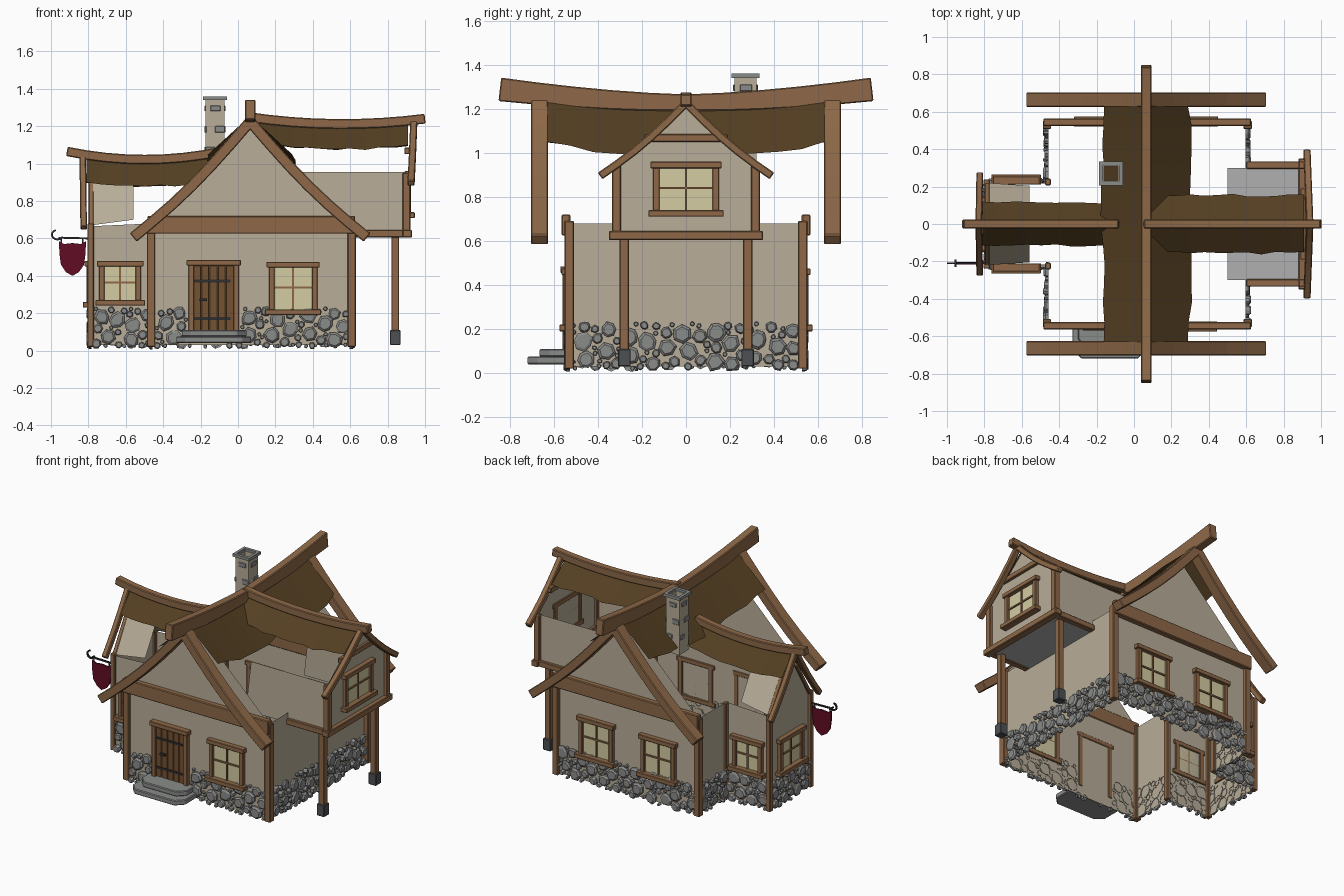
import bpy, bmesh, math, random
from mathutils import Vector, Matrix

if "Cube" in bpy.data.objects:
    bpy.data.objects.remove(bpy.data.objects["Cube"])

random.seed(4)
RX = 0.065  # x of the main ridge


def material(name, r, g, b):
    m = bpy.data.materials.new(name)
    m.diffuse_color = [((c / 255 + 0.055) / 1.055) ** 2.4 for c in (r, g, b)] + [1]
    m.use_nodes = True
    m.node_tree.nodes["Principled BSDF"].inputs["Base Color"].default_value = m.diffuse_color
    return m


PLASTER = material("plaster", 184, 173, 153)
WOOD = material("timber", 142, 105, 72)
ROOF = material("roof", 84, 63, 34)
STONE = material("stone", 138, 140, 138)
DARK = material("dark stone", 78, 80, 84)
GLASS = material("window glass", 212, 204, 162)
DOOR = material("door wood", 116, 82, 50)
IRON = material("iron", 48, 46, 46)
RED = material("banner red", 98, 12, 36)
FLOOR = material("floor grey", 176, 176, 176)


def finish(name, bm, mat, loc=(0, 0, 0), ang=0, bevel=0, fix=True):
    if fix:
        bmesh.ops.recalc_face_normals(bm, faces=bm.faces)
    me = bpy.data.meshes.new(name)
    bm.to_mesh(me)
    bm.free()
    me.materials.append(mat)
    ob = bpy.data.objects.new(name, me)
    ob.matrix_world = Matrix.Translation(loc) @ Matrix.Rotation(math.radians(ang), 4, 'Z')
    bpy.context.collection.objects.link(ob)
    if bevel:
        mod = ob.modifiers.new("bevel", 'BEVEL')
        mod.width, mod.segments = bevel, 1
    return ob


def boxes(name, items, mat, loc=(0, 0, 0), ang=0, bevel=0):
    """Each item is x0, x1, y0, y1, z0, z1."""
    bm = bmesh.new()
    for x0, x1, y0, y1, z0, z1 in items:
        m = Matrix.Translation(((x0 + x1) / 2, (y0 + y1) / 2, (z0 + z1) / 2))
        bmesh.ops.create_cube(bm, size=1, matrix=m @ Matrix.Diagonal((x1 - x0, y1 - y0, z1 - z0, 1)))
    return finish(name, bm, mat, loc, ang, bevel)


def beam(name, pts, side, width, height, mat=WOOD, bevel=0.005):
    """Rectangular section swept along a path; side is the fixed width axis."""
    pts, side, bm, rings = [Vector(p) for p in pts], Vector(side), bmesh.new(), []
    hs = height if isinstance(height, list) else [height] * len(pts)
    for i, p in enumerate(pts):
        t = (pts[min(i + 1, len(pts) - 1)] - pts[max(i - 1, 0)]).normalized()
        up = side.cross(t).normalized()
        rings.append([bm.verts.new(p + side * a * width / 2 + up * b * hs[i] / 2)
                      for a, b in ((-1, -1), (1, -1), (1, 1), (-1, 1))])
    for a, b in zip(rings, rings[1:]):
        for k in range(4):
            bm.faces.new((a[k], a[(k + 1) % 4], b[(k + 1) % 4], b[k]))
    bm.faces.new(rings[0])
    bm.faces.new(rings[-1])
    return finish(name, bm, mat, bevel=bevel)


def sheet(name, pts, mat):
    bm = bmesh.new()
    bm.faces.new([bm.verts.new(p) for p in pts])
    return finish(name, bm, mat, fix=False)


def window(name, loc, ang, w, z0, z1):
    h, j = w / 2, 0.03
    boxes(name + "_frame", [(-h, -h + j, -.025, .01, z0, z1), (h - j, h, -.025, .01, z0, z1),
                            (-h - .012, h + .012, -.035, .01, z1 - .02, z1 + .01),
                            (-h - .02, h + .02, -.045, .01, z0 - .02, z0 + .01)], WOOD, loc, ang, .003)
    zm = (z0 + z1) / 2
    boxes(name + "_bars", [(-.005, .005, -.016, 0, z0, z1), (-h + j, h - j, -.016, 0, zm - .005, zm + .005)],
          WOOD, loc, ang)
    boxes(name + "_glass", [(-h + j, h - j, -.008, 0, z0, z1)], GLASS, loc, ang)


def stones(name, loc, ang, length, skip=None):
    """Random cobbles packed over the foot of a wall."""
    bm, done = bmesh.new(), []
    for r, tries in ((.042, 60), (.034, 150), (.026, 250), (.018, 350), (.011, 300)):
        for _ in range(int(tries * length * 1.5)):
            u, z = random.uniform(-length / 2 + r * .6, length / 2 - r * .6), random.uniform(.012 + r * .8, .235 - r)
            if skip and skip[0] - r < u < skip[1] + r and z > .03:
                continue
            if any((u - a) ** 2 + (z - b) ** 2 < (r + c) ** 2 * .9 for a, b, c in done):
                continue
            done.append((u, z, r))
            n, a0 = random.choice((6, 7, 8)), random.random() * 6
            rad = [r * random.uniform(.88, 1.14) for _ in range(n)]
            d = random.uniform(.015, .026)
            rings = [[bm.verts.new((u + q * s * math.cos(a0 + k * math.tau / n), y,
                                    z + q * s * math.sin(a0 + k * math.tau / n))) for k, q in enumerate(rad)]
                     for s, y in ((1, .003), (1, -d * .55), (.72, -d))]
            for a, b in zip(rings, rings[1:]):
                for k in range(n):
                    bm.faces.new((a[k], a[(k + 1) % n], b[(k + 1) % n], b[k]))
            bm.faces.new(rings[-1])
    finish(name, bm, STONE, loc, ang)


def roof_strip(name, ridge, offset, drop):
    """Thin roof sheet below a ridge path, with a ragged lower edge."""
    bm, off = bmesh.new(), Vector(offset)
    rows = []
    for p in ridge:
        f = random.uniform(.94, 1.05)
        rows.append([bm.verts.new(p), bm.verts.new(Vector(p) + off * f - Vector((0, 0, drop * f)))])
    for a, b in zip(rows, rows[1:]):
        bm.faces.new((a[0], a[1], b[1], b[0]))
    finish(name, bm, ROOF, fix=False)


def lerp(a, b, n):
    return [a + (b - a) * i / n for i in range(n + 1)]


# Main house walls, gables and timbers, front and back
for s, side in ((-1, "front"), (1, "back")):
    y = s * .53
    sheet(side + "_wall", [(-.46, y, .03), (.6, y, .03), (.6, y, .69), (RX, y, 1.21), (-.46, y, .69)], PLASTER)
    boxes(side + "_gable_beam", [(-.485, .625, s * .545 - .02, s * .545 + .02, .625, .72)], WOOD, bevel=.005)
    for x in (-.465, .608):
        boxes(side + "_corner_post", [(x - .022, x + .022, y - .022, y + .022, .02, .69)], WOOD, bevel=.004)
    # sagging bargeboards
    for d in (-1, 1):
        path = [(RX + d * .625 * t, s * .665, 1.225 - .62 * t - .035 * math.sin(math.pi * t)) for t in lerp(0, 1, 6)]
        beam(side + "_bargeboard", path, (0, 1, 0), .078, .058)

# Main side walls (right one is notched for the bay)
sheet("right_wall", [(.6, -.53, .03), (.6, .53, .03), (.6, .53, .68), (.6, .315, .68), (.6, .315, .61),
                     (.6, -.315, .61), (.6, -.315, .68), (.6, -.53, .68)], PLASTER)
for s in (-1, 1):
    sheet("left_wall", [(-.46, s * .22, .03), (-.46, s * .53, .03), (-.46, s * .53, .68), (-.46, s * .22, .68)], PLASTER)

# Main ridge and roof strips
ys = lerp(-.845, .845, 10)
beam("main_ridge", [(RX, y, 1.228 + .06 * (abs(y) / .845) ** 1.7) for y in ys], (1, 0, 0), .056,
     [.075 + .032 * abs(y) / .845 for y in ys])
ridge = [(RX, y, 1.205 + .05 * (y / .63) ** 2) for y in lerp(-.63, .63, 12)]
for d in (-1, 1):
    roof_strip("main_roof", ridge, (d * .235, 0, 0), .215)

# Left wing
LX = -.785
for s in (-1, 1):
    y = s * .22
    sheet("wing_side_wall", [(LX, y, .03), (-.46, y, .03), (-.46, y, .68), (LX, y, .665)], PLASTER)
    sheet("wing_lining", [(LX, y, .67), (-.56, s * .205, .70), (-.56, s * .08, .91), (LX, s * .08, .91)], PLASTER)
    boxes("wing_post", [(LX - .02, LX + .015, y - .018, y + .018, .02, .68)], WOOD, bevel=.004)
    boxes("wing_inner_post", [(-.475, -.445, s * .225 - .018, s * .225 + .018, .03, .68)], WOOD, bevel=.004)
    beam("wing_rafter", [(LX, s * .215, .66), (LX, s * .06, .92)], (1, 0, 0), .03, .025)
    path = [(-.83 + .005 * t, s * .265 * t, 1.04 - .385 * t - .015 * math.sin(math.pi * t)) for t in lerp(0, 1, 4)]
    beam("wing_bargeboard", path, (1, 0, 0), .035, .035)
sheet("wing_end_wall", [(LX, -.22, .03), (LX, .22, .03), (LX, .22, .67), (LX, 0, 1.0), (LX, -.22, .67)], PLASTER)


def wing_z(x):
    return 1.022 + .042 * ((x + .5) / .41) ** 2


beam("wing_ridge", [(x, 0, wing_z(x)) for x in lerp(-.915, -.08, 8)], (0, 1, 0), .048, .05)
for s in (-1, 1):
    roof_strip("wing_roof", [(x, 0, wing_z(x) - .015) for x in lerp(-.81, -.1, 9)], (0, s * .115, 0), .13)

# Right bay on posts
BX = .9
for s in (-1, 1):
    y = s * .315
    sheet("bay_side_wall", [(.28, y, .61), (BX, y, .61), (BX, y, .955), (.32, y, .955)], PLASTER)
    boxes("bay_side_beam", [(.6, .91, y - .02, y + .02, .605, .645)], WOOD, bevel=.004)
    boxes("bay_corner_post", [(.88, .922, y - .02, y + .02, .64, .95)], WOOD, bevel=.004)
    boxes("support_post", [(.82, .862, s * .28 - .021, s * .28 + .021, .06, .61)], WOOD, bevel=.004)
    boxes("post_base", [(.812, .87, s * .28 - .029, s * .28 + .029, .03, .11)], DARK, bevel=.004)
    path = [(.94 - .015 * t, s * .39 * t, 1.225 - .33 * t - .02 * math.sin(math.pi * t)) for t in lerp(0, 1, 5)]
    beam("bay_bargeboard", path, (1, 0, 0), .038, .036)
sheet("bay_end_wall", [(BX, -.315, .61), (BX, .315, .61), (BX, .315, .95), (BX, 0, 1.21), (BX, -.315, .95)], PLASTER)
sheet("bay_floor", [(.5, -.3, .612), (BX, -.3, .612), (BX, .3, .612), (.5, .3, .612)], FLOOR)
boxes("bay_end_beam", [(.88, .93, -.35, .35, .605, .645)], WOOD, bevel=.004)
boxes("bay_collar_beam", [(.89, .918, -.19, .19, 1.05, 1.085)], WOOD, bevel=.004)


def bay_z(x):
    return 1.212 + .028 * ((x - .56) / .44) ** 2


beam("bay_ridge", [(x, 0, bay_z(x)) for x in lerp(.05, 1.0, 8)], (0, 1, 0), .05, .052)
for s in (-1, 1):
    roof_strip("bay_roof", [(x, 0, bay_z(x) - .015) for x in lerp(.07, .91, 11)], (0, s * .155, 0), .12)

# Windows
window("front_window", (.295, -.53, 0), 0, .26, .21, .465)
window("wing_front_window", (-.63, -.22, 0), 0, .225, .26, .47)
window("wing_back_window", (-.63, .22, 0), 180, .225, .26, .47)
window("wing_end_window", (LX, 0, 0), -90, .26, .25, .47)
window("back_window_a", (.3, .53, 0), 180, .26, .21, .465)
window("back_window_b", (-.17, .53, 0), 180, .26, .21, .465)
window("bay_window", (BX, 0, 0), 90, .3, .73, .95)

# Door with planks, iron straps and frame
boxes("door_planks", [(x, x + .042, -.545, -.53, .1, .455) for x in (-.24, -.196, -.152, -.108, -.064, -.02)][:5],
      DOOR, bevel=.003)
boxes("door_frame", [(-.265, -.235, -.56, -.525, .1, .46), (-.025, .005, -.56, -.525, .1, .46),
                     (-.275, .015, -.57, -.525, .455, .485)], WOOD, bevel=.003)
boxes("door_iron", [(-.235, -.04, -.55, -.54, .365, .38), (-.235, -.04, -.55, -.54, .165, .18),
                    (-.205, -.165, -.556, -.54, .265, .28)], IRON)

# Doorsteps with clipped corners
for name, x0, x1, y0, z0, z1 in (("lower_step", -.33, .07, -.72, .04, .075), ("upper_step", -.3, .045, -.665, .075, .11)):
    bm, c = bmesh.new(), .05
    f = bm.faces.new([bm.verts.new((x, y, z0)) for x, y in
                      ((x0, -.53), (x0, y0 + c), (x0 + c, y0), (x1 - c, y0), (x1, y0 + c), (x1, -.53))])
    ext = bmesh.ops.extrude_face_region(bm, geom=[f])
    bmesh.ops.translate(bm, vec=(0, 0, z1 - z0), verts=[v for v in ext['geom'] if isinstance(v, bmesh.types.BMVert)])
    finish(name, bm, STONE, bevel=.005)

# Stone footing
stones("front_footing", (.07, -.53, 0), 0, 1.04, (-.335, -.07))
stones("back_footing", (.07, .53, 0), 180, 1.04)
stones("right_footing", (.6, 0, 0), 90, 1.04)
for s in (-1, 1):
    stones("left_footing", (-.46, s * .375, 0), -90, .31)
    stones("wing_side_footing", (-.62, s * .22, 0), 0 if s < 0 else 180, .31)
stones("wing_end_footing", (LX, 0, 0), -90, .42)

# Open chimney with cap and a few proud bricks
cx, cy = -.123, .27
for name, r, t, z0, z1, m in (("chimney", .05, .012, .96, 1.345, PLASTER), ("chimney_cap", .063, .02, 1.34, 1.36, STONE)):
    boxes(name, [(-r, r, -r, -r + t, z0, z1), (-r, r, r - t, r, z0, z1),
                 (-r, -r + t, -r + t, r - t, z0, z1), (r - t, r, -r + t, r - t, z0, z1)], m, (cx, cy, 0))
for a in range(0, 360, 90):
    boxes("chimney_bricks", [(-.025, .03, -.056, -.045, 1.28, 1.31), (.0, .053, -.056, -.045, 1.165, 1.2),
                             (-.05, .0, -.056, -.045, 1.06, 1.09)], STONE, (cx, cy, 0), a, .003)

# Hanging shield on an iron hook
BY = -.21
hook = [(-.795, BY, .6), (-.93, BY, .603)] + [(-.965 + .03 * math.cos(a), BY, .62 + .026 * math.sin(a))
                                           for a in lerp(-.6, -4.4, 8)]
beam("sign_hook", hook, (0, 1, 0), .01, .01, IRON, 0)
boxes("sign_links", [(x - .003, x + .003, BY - .003, BY + .003, .57, .605) for x in (-.945, -.83)]
      + [(-.96, -.95, BY - .02, BY + .02, .598, .608)], IRON)
bm = bmesh.new()
half = [(0, .575), (.045, .57), (.072, .585), (.07, .52), (.062, .46), (.035, .42)]
out = half + [(0, .4)] + [(-x, z) for x, z in half[:0:-1]]
f = bm.faces.new([bm.verts.new((-.885 + x, BY - .006, z)) for x, z in out])
ext = bmesh.ops.extrude_face_region(bm, geom=[f])
bmesh.ops.translate(bm, vec=(0, .012, 0), verts=[v for v in ext['geom'] if isinstance(v, bmesh.types.BMVert)])
finish("sign_shield", bm, RED)
